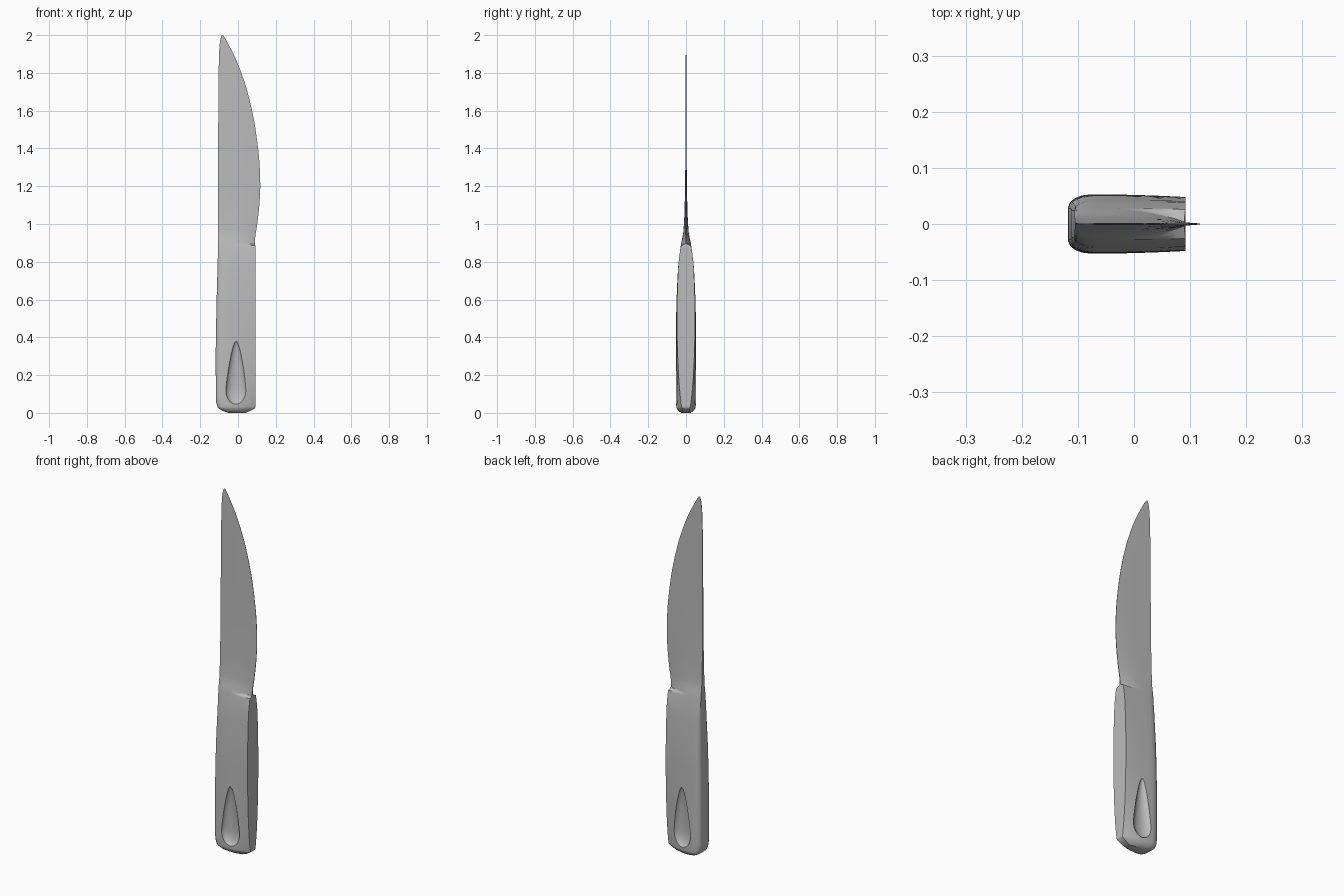
import bpy, bmesh, math

cube = bpy.data.objects.get("Cube")
if cube:
    bpy.data.objects.remove(cube, do_unlink=True)

steel = bpy.data.materials.new("grey steel")
steel.use_nodes = True
GREY = (0.5, 0.5, 0.5, 1)
steel.diffuse_color = GREY
steel.node_tree.nodes["Principled BSDF"].inputs["Base Color"].default_value = GREY

# Outline and thickness as (height, value) knots
spine = [(0, -.05), (.01, -.08), (.03, -.108), (.07, -.117), (.3, -.118), (.6, -.113), (.9, -.106), (1.7, -.104),
         (1.93, -.099), (1.98, -.093), (2, -.086)]
edge = [(0, .04), (.01, .065), (.03, .092), (.88, .092), (.9, .089), (1, .102), (1.1, .113), (1.2, .118),
        (1.3, .115), (1.5, .093), (1.7, .05), (1.87, -.01), (1.95, -.05), (1.98, -.066), (2, -.08)]
thick = [(0, .025), (.01, .04), (.03, .051), (.08, .053), (.5, .052), (.75, .043), (.89, .027),
         (.96, .014), (1.1, .007), (1.4, .003), (2, .001)]
edge_thick = [(0, .015), (.04, .024), (.15, .036), (.3, .044), (.5, .048), (.75, .042), (.885, .026),
              (.895, .004), (.95, .002), (1.2, .001), (2, .0006)]


def slope(k, i):
    """Monotone tangent at knot i."""
    if i in (0, len(k) - 1):
        i = min(max(i, 1), len(k) - 1)
        return (k[i][1] - k[i - 1][1]) / (k[i][0] - k[i - 1][0])
    a = (k[i][1] - k[i - 1][1]) / (k[i][0] - k[i - 1][0])
    b = (k[i + 1][1] - k[i][1]) / (k[i + 1][0] - k[i][0])
    return 2 * a * b / (a + b) if a * b > 0 else 0


def sample(k, z):
    """Smooth value of a knot list at height z."""
    i = next((n for n in range(len(k) - 1) if z <= k[n + 1][0]), len(k) - 2)
    (z0, v0), (z1, v1) = k[i], k[i + 1]
    w = z1 - z0
    t = (z - z0) / w
    return (v0 * (1 + 2 * t) * (1 - t) ** 2 + v1 * t * t * (3 - 2 * t)
            + w * t * (1 - t) * (slope(k, i) * (1 - t) - slope(k, i + 1) * t))


COLUMNS = [0, .02, .06, .12, .2, .35, .5, .65, .8, .92, 1]


def section(z):
    """Closed cross-section: rounded spine, full middle, flat or sharp edge."""
    x0, x1 = sample(spine, z), sample(edge, z)
    h, hr = sample(thick, z), sample(edge_thick, z)
    hl = h * (0.55 if z < .75 else min(1, .55 + (z - .75) * 1.5))
    half = []
    for t in COLUMNS:
        u = min(1, t / .2)
        y = hl + (h - hl) * math.sqrt(1 - (1 - u) ** 2)
        s = max(0, t - .35) / .65
        half.append((x0 + (x1 - x0) * t, y + (hr - h) * s * s))
    return [(x, -y, z) for x, y in half] + [(x, y, z) for x, y in reversed(half)]


def finish(name, bm):
    bmesh.ops.recalc_face_normals(bm, faces=bm.faces)
    mesh = bpy.data.meshes.new(name)
    bm.to_mesh(mesh)
    bm.free()
    mesh.materials.append(steel)
    obj = bpy.data.objects.new(name, mesh)
    bpy.context.collection.objects.link(obj)
    return obj


# Knife body: handle flowing into blade
heights = sorted({z for k in (spine, edge, thick, edge_thick) for z, v in k} | {i / 40 for i in range(81)})
bm = bmesh.new()
rings = [[bm.verts.new(p) for p in section(z)] for z in heights]
for low, high in zip(rings, rings[1:]):
    for i in range(len(low)):
        j = (i + 1) % len(low)
        bm.faces.new((low[i], low[j], high[j], high[i]))
bm.faces.new(rings[0])
bm.faces.new(rings[-1])
knife = finish("knife", bm)


def cut(cutter):
    cutter.hide_render = True
    mod = knife.modifiers.new(cutter.name, 'BOOLEAN')
    mod.operation, mod.solver, mod.object = 'DIFFERENCE', 'EXACT', cutter
    bpy.context.view_layer.objects.active = knife
    bpy.ops.object.modifier_apply(modifier=mod.name)
    bpy.data.objects.remove(cutter, do_unlink=True)


# Tapered thumb grooves above the hanging hole, one on each side
for side in (-1, 1):
    bm = bmesh.new()
    bmesh.ops.create_uvsphere(bm, u_segments=32, v_segments=20, radius=1)
    for v in bm.verts:
        up = v.co.z > 0
        width = .055 * (1 - .4 * max(0, v.co.z))
        v.co = (v.co.x * width - .01, side * .055 + v.co.y * .03, .12 + v.co.z * (.26 if up else .075))
    cut(finish("groove_cutter", bm))

# Hanging hole
bm = bmesh.new()
bmesh.ops.create_cone(bm, cap_ends=True, segments=32, radius1=1, radius2=1, depth=.3)
for v in bm.verts:
    v.co = (v.co.x * .042 - .01, v.co.z, .115 + v.co.y * .056)
cut(finish("hole_cutter", bm))

bpy.ops.object.select_all(action='DESELECT')
knife.select_set(True)
bpy.context.view_layer.objects.active = knife
bpy.ops.object.shade_smooth_by_angle(angle=math.radians(35))
